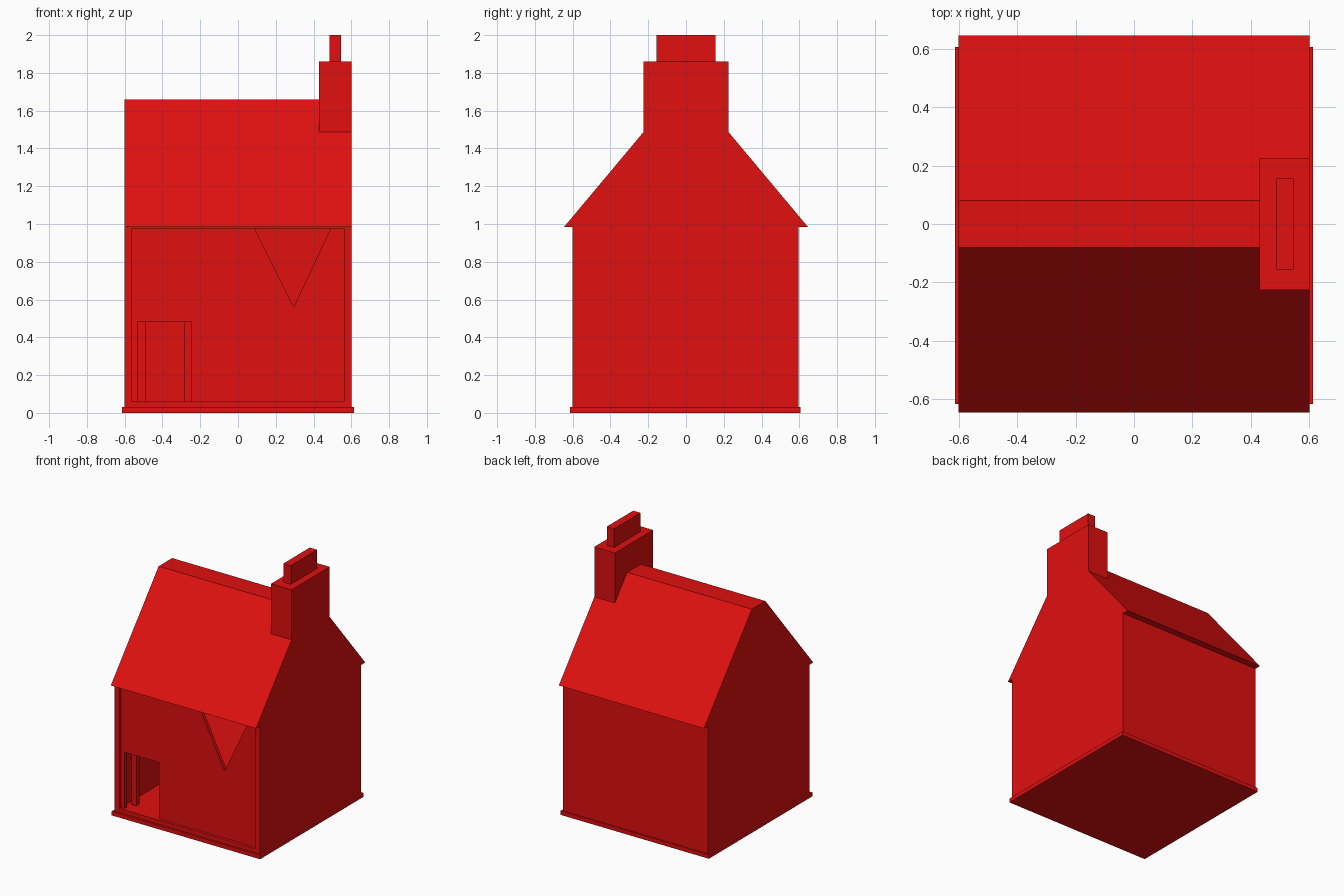
import bpy
import bmesh

cube = bpy.data.objects.get("Cube")
if cube:
    bpy.data.objects.remove(cube, do_unlink=True)

red = bpy.data.materials.new("red")
red.use_nodes = True
red.diffuse_color = (0.75, 0.005, 0.005, 1)
red.node_tree.nodes["Principled BSDF"].inputs["Base Color"].default_value = red.diffuse_color


def prism(name, profile, start, end, axis):
    """Extrude a 2D outline along x (outline in y, z) or y (outline in x, z)."""
    def place(p, t):
        return (t, p[0], p[1]) if axis == "x" else (p[0], t, p[1])
    bm = bmesh.new()
    a = [bm.verts.new(place(p, start)) for p in profile]
    b = [bm.verts.new(place(p, end)) for p in profile]
    bm.faces.new(a)
    bm.faces.new(b[::-1])
    n = len(profile)
    for i in range(n):
        j = (i + 1) % n
        bm.faces.new((a[j], a[i], b[i], b[j]))
    bmesh.ops.recalc_face_normals(bm, faces=bm.faces)
    mesh = bpy.data.meshes.new(name)
    bm.to_mesh(mesh)
    bm.free()
    mesh.materials.append(red)
    obj = bpy.data.objects.new(name, mesh)
    bpy.context.collection.objects.link(obj)
    return obj


def box(name, x, y, z):
    outline = [(x[0], z[0]), (x[1], z[0]), (x[1], z[1]), (x[0], z[1])]
    return prism(name, outline, y[0], y[1], "y")


HALF, INNER = 0.6, 0.56
FRONT, BACK = -0.6, 0.595
EAVE, SILL = 0.985, 0.06

# Base plate and floors
box("base_plate", (-0.613, 0.613), (-0.615, 0.605), (0, 0.03))
box("ground_floor", (-INNER, INNER), (FRONT, 0.56), (0.03, SILL))
box("upper_floor", (-INNER, INNER), (-0.555, 0.56), (0.52, 0.55))

# Shell walls
box("left_wall", (INNER, HALF), (FRONT, BACK), (0.03, EAVE))
box("right_wall", (-HALF, -INNER), (FRONT, BACK), (0.03, EAVE))
box("back_wall", (-INNER, INNER), (0.555, BACK), (0.03, EAVE))
box("front_lintel", (-INNER, INNER), (FRONT, -0.555), (0.975, EAVE))

# Recessed front panel with doorway and triangular notch
panel = [(-INNER, SILL), (-0.53, SILL), (-0.53, 0.48), (-0.245, 0.48),
         (-0.245, SILL), (INNER, SILL), (INNER, 0.975), (0.49, 0.975),
         (0.295, 0.56), (0.09, 0.975), (-INNER, 0.975)]
prism("front_panel", panel, -0.58, -0.555, "y")

# Posts inside the doorway
for name, x in (("right_door_post", -0.53), ("left_door_post", -0.285)):
    box(name, (x, x + 0.04), (-0.5, -0.46), (SILL, 0.52))

# Roof with a flat ridge
roof = [(-0.645, EAVE), (0.645, EAVE), (0.08, 1.66), (-0.08, 1.66)]
prism("roof", roof, -HALF, HALF, "x")

# Chimney stack and pot
box("chimney", (0.43, HALF), (-0.225, 0.225), (1.485, 1.86))
box("chimney_pot", (0.485, 0.545), (-0.155, 0.155), (1.86, 2.0))
